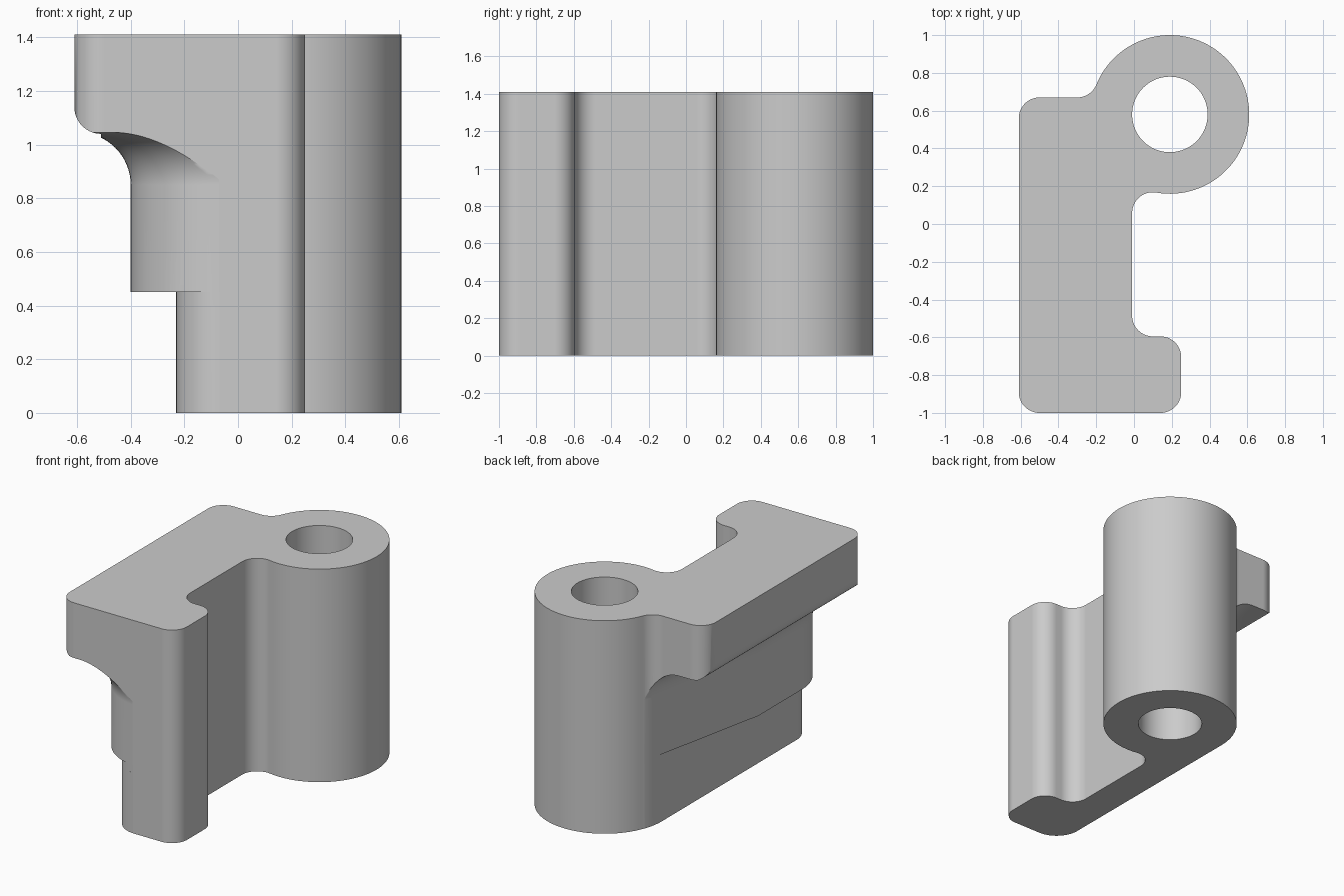
import bpy, bmesh, math
from mathutils import Vector

if "Cube" in bpy.data.objects:
    bpy.data.objects.remove(bpy.data.objects["Cube"])

TOP = 1.41
POST = (0.19, 0.58)


def arc(cx, cy, r, a0, a1, n=14):
    angles = [math.radians(a0 + (a1 - a0) * i / n) for i in range(n + 1)]
    return [(cx + r * math.cos(a), cy + r * math.sin(a)) for a in angles]


def loft(name, rings):
    """Closed solid through rings of equal point count, facing outwards."""
    bm = bmesh.new()
    loops = [[bm.verts.new(p) for p in ring] for ring in rings]
    n = len(loops[0])
    for a, b in zip(loops, loops[1:]):
        for i in range(n):
            j = (i + 1) % n
            bm.faces.new((a[i], a[j], b[j], b[i]))
    bm.faces.new(loops[0][::-1])
    bm.faces.new(loops[-1])
    bm.normal_update()
    if bm.calc_volume(signed=True) < 0:
        bmesh.ops.reverse_faces(bm, faces=bm.faces[:])
    mesh = bpy.data.meshes.new(name)
    bm.to_mesh(mesh)
    bm.free()
    obj = bpy.data.objects.new(name, mesh)
    bpy.context.collection.objects.link(obj)
    return obj


def prism(name, outline, z0, z1):
    return loft(name, [[(x, y, z) for x, y in outline] for z in (z0, z1)])


def sweep(name, path, section):
    """Sweep (outward distance, height) points along a plan path, mitred."""
    pts = [Vector(p) for p in path]
    dirs = [(b - a).normalized() for a, b in zip(pts, pts[1:])]
    rings = []
    for i, p in enumerate(pts):
        d0, d1 = dirs[max(i - 1, 0)], dirs[min(i, len(dirs) - 1)]
        t = (d0 + d1).normalized()
        out = Vector((t.y, -t.x)) / t.dot(d1)
        rings.append([(*(p + out * d), z) for d, z in section])
    return loft(name, rings)


def cut(target, tool):
    mod = target.modifiers.new("cut", 'BOOLEAN')
    mod.operation = 'DIFFERENCE'
    mod.solver = 'EXACT'
    mod.object = tool
    bpy.context.view_layer.objects.active = target
    bpy.ops.object.modifier_apply(modifier=mod.name)
    bpy.data.objects.remove(tool)


# Hooked wall with rounded corners, flowing into the round post
plan = (arc(-0.50, -0.89, 0.11, 180, 270)
        + arc(0.14, -0.89, 0.11, 270, 360)
        + arc(0.14, -0.705, 0.11, 0, 90)
        + arc(0.10, -0.485, 0.11, 270, 180)
        + arc(0.10, 0.058, 0.11, 180, 80.2)[:-1]
        + arc(*POST, 0.42, -99.8, 157.8, 72)
        + arc(-0.301, 0.78, 0.11, -22.2, -90)[1:]
        + arc(-0.50, 0.56, 0.11, 90, 180))
bracket = prism("bracket_body", plan, 0, TOP)

# Recess under the overhang, with a concave fillet at its top
mid_path = arc(*POST, 0.421, 150, 168, 8) + arc(-0.04, -0.64, 0.36, 180, 265, 24)
mid_path.insert(9, (-0.40, -0.186))
fillet = arc(0.195, 0.85, 0.195, 180, 90, 16)
mid_section = [(0, 0.40)] + fillet + [(0.5, 1.045), (0.5, 0.40)]
cut(bracket, sweep("recess_cutter", mid_path, mid_section))

# Deeper recess along the foot
low_path = arc(*POST, 0.421, 150, 180, 12) + arc(-0.06, -0.83, 0.17, 180, 267, 16)
low_section = [(0, -0.1), (0, 0.45), (0.6, 0.45), (0.6, -0.1)]
cut(bracket, sweep("foot_cutter", low_path, low_section))

# Rounded lower edge of the overhang
edge = arc(-0.51, 1.14, 0.10, 180, 270) + [(-0.51, 0.9), (-0.7, 0.9), (-0.7, 1.14)]
cut(bracket, loft("edge_cutter", [[(x, y, z) for x, z in edge] for y in (-1.1, 1.1)]))

# Through hole in the post
cut(bracket, prism("hole_cutter", arc(*POST, 0.20, 0, 360, 64)[:-1], -0.1, TOP + 0.1))

# Plain grey finish
grey = bpy.data.materials.new("plain_grey")
grey.use_nodes = True
colour = (0.6, 0.6, 0.6, 1)
grey.diffuse_color = colour
grey.node_tree.nodes["Principled BSDF"].inputs["Base Color"].default_value = colour
bracket.data.materials.clear()
bracket.data.materials.append(grey)
for face in bracket.data.polygons:
    face.material_index = 0

# Smooth curves, crisp edges
bpy.ops.object.select_all(action='DESELECT')
bracket.select_set(True)
bpy.context.view_layer.objects.active = bracket
bpy.ops.object.shade_smooth_by_angle(angle=math.radians(30))
weighted = bracket.modifiers.new("weighted_normals", 'WEIGHTED_NORMAL')
weighted.keep_sharp = True
